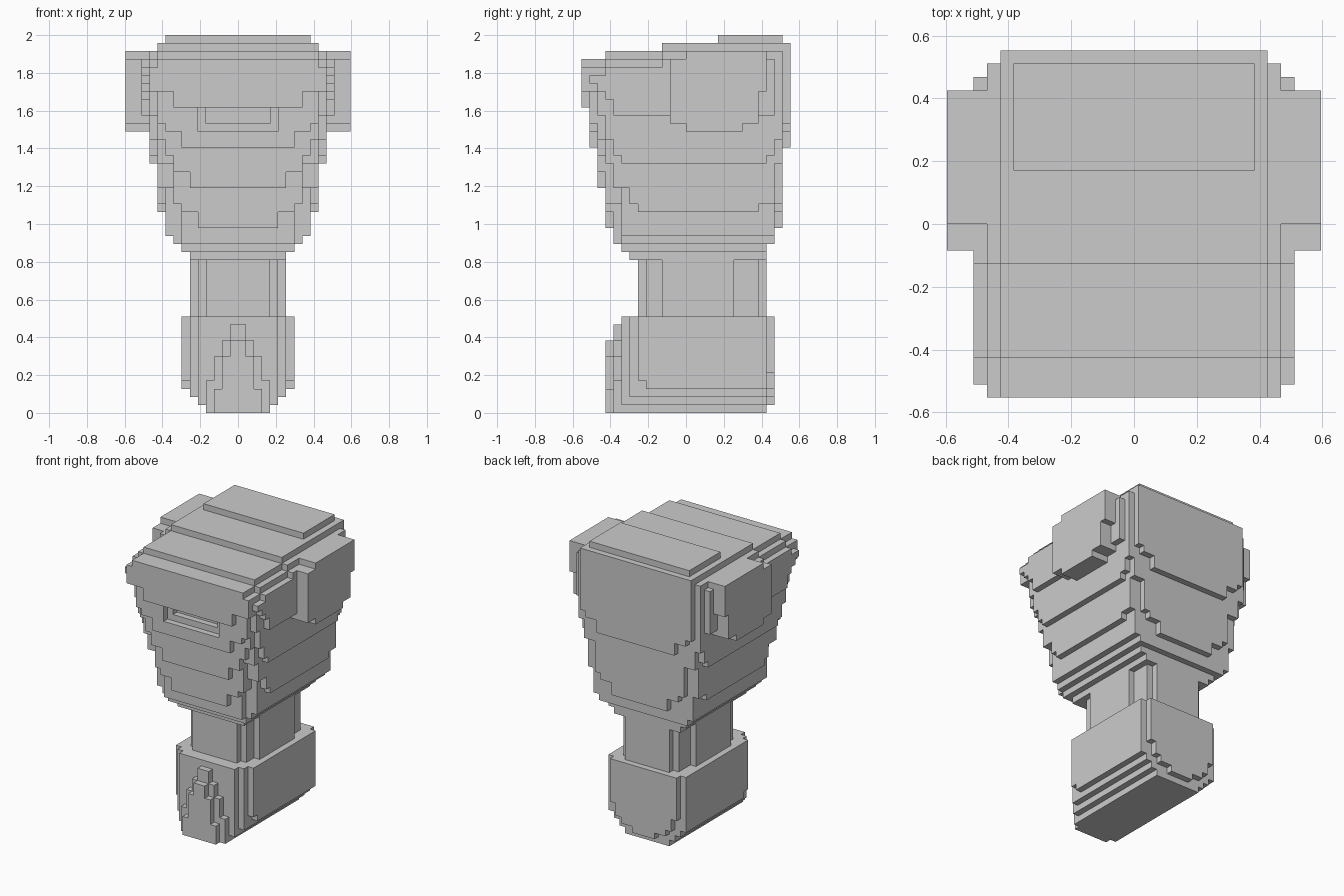
import bpy
import bmesh

cube = bpy.data.objects.get("Cube")
if cube:
    bpy.data.objects.remove(cube, do_unlink=True)

UNIT = 2 / 47  # size of one block

stone = bpy.data.materials.new("plain_grey")
stone.use_nodes = True
grey = (0.6, 0.6, 0.6, 1)
stone.diffuse_color = grey
stone.node_tree.nodes["Principled BSDF"].inputs["Base Color"].default_value = grey


def block(half, front, back, bottom, top, inner=0):
    """Mirrored block of cells, from inner to half on both sides of the centre."""
    cells = set()
    for x in range(inner, half):
        for y in range(front, back):
            for z in range(bottom, top):
                cells.add((x, y, z))
                cells.add((-x - 1, y, z))
    return cells


def build(name, cells):
    """Skin a set of cells with its outer faces and merge the flat areas."""
    bm = bmesh.new()
    corners = {}

    def corner(point):
        if point not in corners:
            corners[point] = bm.verts.new([c * UNIT for c in point])
        return corners[point]

    for cell in sorted(cells):
        for axis in range(3):
            u, v = (axis + 1) % 3, (axis + 2) % 3
            for side in (0, 1):
                neighbour = list(cell)
                neighbour[axis] += 2 * side - 1
                if tuple(neighbour) in cells:
                    continue
                loop = []
                for du, dv in ((0, 0), (1, 0), (1, 1), (0, 1)):
                    point = list(cell)
                    point[axis] += side
                    point[u] += du
                    point[v] += dv
                    loop.append(corner(tuple(point)))
                bm.faces.new(loop if side else loop[::-1])
    bmesh.ops.dissolve_limit(bm, angle_limit=0.01, verts=bm.verts[:], edges=bm.edges[:])
    mesh = bpy.data.meshes.new(name)
    bm.to_mesh(mesh)
    bm.free()
    mesh.materials.append(stone)
    obj = bpy.data.objects.new(name, mesh)
    bpy.context.collection.objects.link(obj)
    return obj


def crown_height(x, y):
    """Top of the head: rises in steps to the back, drops at the sides."""
    level = 44 if y < -10 else 45 if y < -3 else 46
    distance = x + 1 if x >= 0 else -x
    return level - max(0, distance - 10)


# Head: rings that widen upward, keyed by the height where each one starts
rings = {
    19: [(6, -7, 10)],
    20: [(7, -8, 10)],
    21: [(8, -8, 11), (7, -9, 11)],
    22: [(9, -8, 11)],
    23: [(5, -10, 12)],
    25: [(10, -6, 9), (7, -10, 12)],
    26: [(10, -7, 11), (8, -10, 12)],
    28: [(6, -11, 12), (10, -9, 11)],
    30: [(8, -11, 12)],
    31: [(11, -8, 10), (10, -10, 12)],
    32: [(11, -9, 11), (9, -11, 12)],
    33: [(7, -12, 13)],
    34: [(11, -10, 12), (10, -11, 12)],
    35: [(9, -12, 13)],
    36: [(10, -12, 13)],
    37: [(12, -9, 11), (11, -11, 12)],
    38: [(8, -13, 13)],
    39: [(12, -10, 11)],
    40: [(12, -11, 11), (11, -13, 12)],
    41: [(12, -12, 11)],
}
head = set()
for bottom, outlines in rings.items():
    for half, front, back in outlines:
        head |= block(half, front, back, bottom, 46)
head = {c for c in head if c[2] < crown_height(c[0], c[1])}

# Mouth: stepped slot under the brow
head -= block(5, -12, -11, 35, 38)
head -= block(4, -11, -10, 36, 38)
build("head", head)

# Raised plate on the crown
build("crown_plate", block(9, 4, 12, 46, 47))

# Ears: stepped slabs on both sides
ears = block(14, 0, 7, 35, 45, inner=11)
ears |= block(14, -2, 9, 36, 44, inner=11)
ears |= block(14, 0, 9, 36, 45, inner=11)
ears |= block(14, 0, 10, 40, 45, inner=11)
build("ears", ears)

# Neck: column with stepped corners
neck = set()
for half, front, back in ((6, -3, 6), (5, -5, 9), (4, -6, 10)):
    neck |= block(half, front, back, 12, 19)
build("neck", neck)

# Base: block with stepped corners, narrowing to the ground
base = block(4, -8, 10, 0, 12)
for half, front, back, bottom in (
    (5, -8, 10, 1), (6, -7, 10, 2), (7, -5, 10, 3), (7, -6, 10, 4),
    (2, -8, 11, 1), (4, -8, 11, 2), (5, -8, 11, 3), (6, -7, 11, 5),
):
    base |= block(half, front, back, bottom, 12)
build("base", base)

# Toe ridge: two stacked peaks on the front of the base
ridge = set()
for half, top in ((4, 4), (3, 7), (2, 9), (1, 11)):
    ridge |= block(half, -9, -8, 0, top)
for half, top in ((3, 3), (2, 7), (1, 9)):
    ridge |= block(half, -10, -9, 0, top)
build("toe_ridge", ridge)
